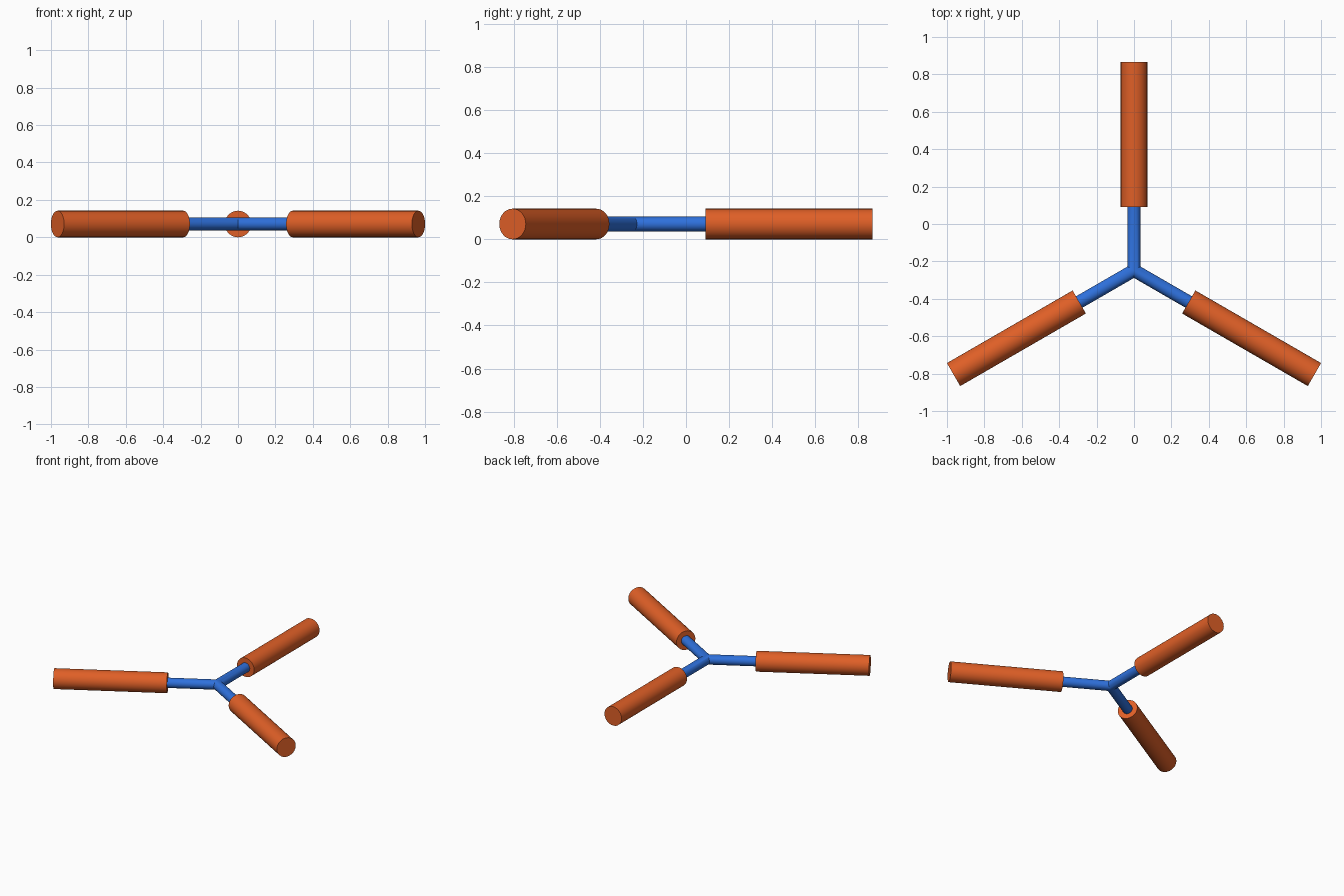
import bpy, bmesh, math
from mathutils import Matrix, Vector

if "Cube" in bpy.data.objects:
    bpy.data.objects.remove(bpy.data.objects["Cube"])

HUB = Vector((0, -0.248, 0.071))   # meeting point of the three arms
R_GRIP, R_ROD = 0.071, 0.035
INNER, OUTER = 0.338, 1.114        # grip start and end along each arm
SEG = 32
ANGLES = [math.radians(a) for a in (90, 210, 330)]


def material(name, rgb):
    m = bpy.data.materials.new(name)
    m.diffuse_color = (*rgb, 1)
    m.use_nodes = True
    m.node_tree.nodes["Principled BSDF"].inputs["Base Color"].default_value = m.diffuse_color
    return m


def finish(bm, name, mat):
    me = bpy.data.meshes.new(name)
    bmesh.ops.recalc_face_normals(bm, faces=bm.faces)
    bm.to_mesh(me)
    bm.free()
    me.materials.append(mat)
    ob = bpy.data.objects.new(name, me)
    bpy.context.collection.objects.link(ob)
    bpy.context.view_layer.objects.active = ob
    ob.select_set(True)
    bpy.ops.object.shade_smooth_by_angle(angle=math.radians(30))
    ob.select_set(False)


def add_tube(bm, angle, radius, start, end, cap_start):
    """Round bar along an arm; start(w) gives the start for a side offset w."""
    place = Matrix.Translation(HUB) @ Matrix.Rotation(angle, 4, 'Z')
    a, b = [], []
    for i in range(SEG):
        t = 2 * math.pi * i / SEG
        w, z = radius * math.sin(t), radius * math.cos(t)
        a.append(bm.verts.new(place @ Vector((start(w), w, z))))
        b.append(bm.verts.new(place @ Vector((end, w, z))))
    for i in range(SEG):
        j = (i + 1) % SEG
        bm.faces.new((a[i], a[j], b[j], b[i]))
    bm.faces.new(b)
    if cap_start:
        bm.faces.new(a)


orange = material("orange", (0.74, 0.115, 0.02))
blue = material("blue", (0.028, 0.165, 0.72))

# Three thin rods, mitred together at the hub
bm = bmesh.new()
for ang in ANGLES:
    add_tube(bm, ang, R_ROD, lambda w: abs(w) * math.tan(math.pi / 6), INNER + 0.01, False)
bmesh.ops.remove_doubles(bm, verts=bm.verts, dist=1e-4)
finish(bm, "rod_hub", blue)

# Thick grips on the outer ends
for name, ang in zip(("back_grip", "left_grip", "right_grip"), ANGLES):
    bm = bmesh.new()
    add_tube(bm, ang, R_GRIP, lambda w: INNER, OUTER, True)
    finish(bm, name, orange)
